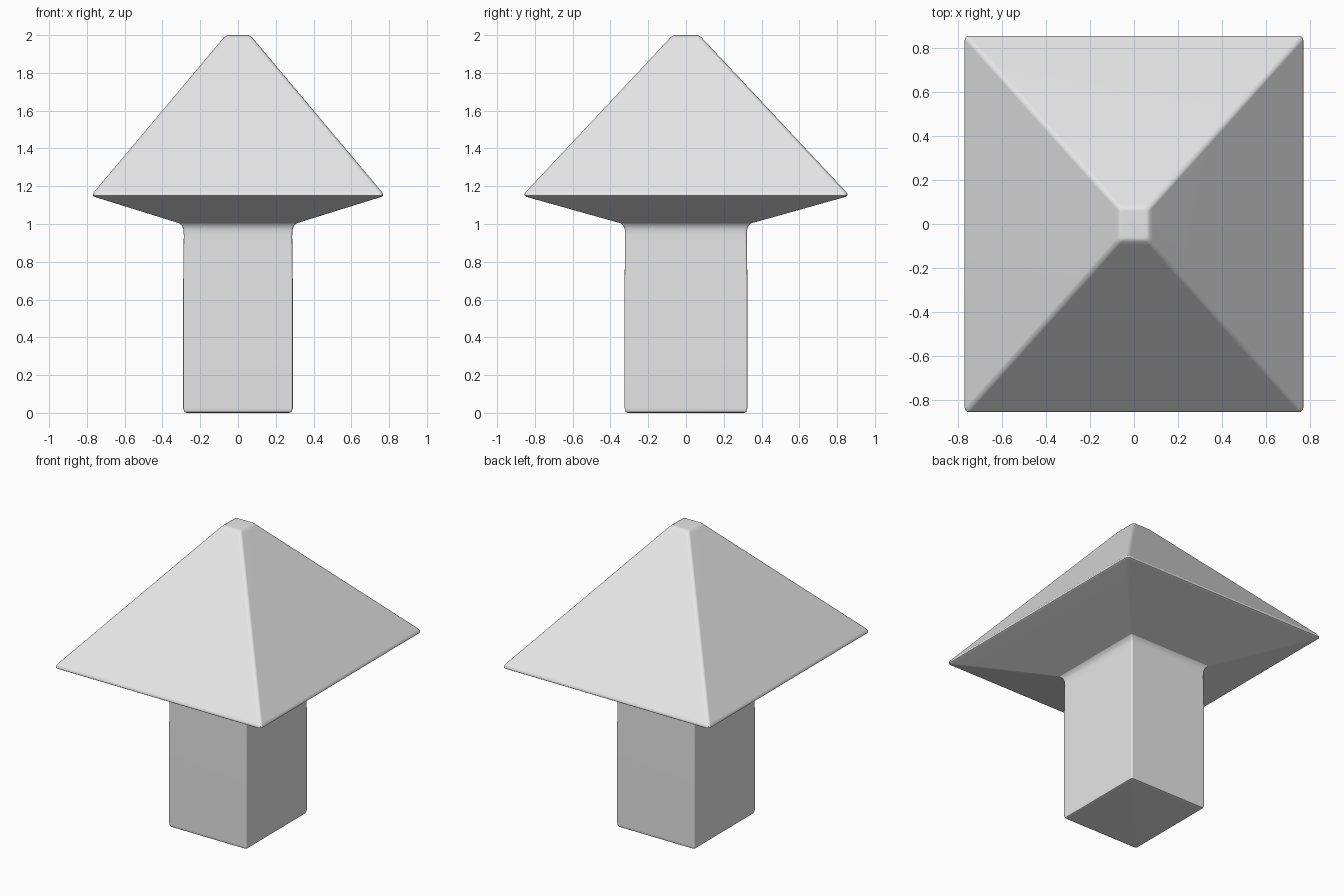
import bpy, bmesh
from math import sin, cos, pi, radians

if "Cube" in bpy.data.objects:
    bpy.data.objects.remove(bpy.data.objects["Cube"], do_unlink=True)

grey = bpy.data.materials.new("light_grey")
grey.use_nodes = True
colour = (0.8, 0.8, 0.8, 1)
grey.diffuse_color = colour
grey.node_tree.nodes["Principled BSDF"].inputs["Base Color"].default_value = colour


def rounded_ring(bm, hx, hy, z, r, steps=4):
    """Rectangle of half sizes hx, hy with rounded corners."""
    verts = []
    for k, (sx, sy) in enumerate([(1, 1), (-1, 1), (-1, -1), (1, -1)]):
        for i in range(steps + 1):
            a = (k + i / steps) * pi / 2
            verts.append(bm.verts.new((sx * (hx - r) + r * cos(a),
                                       sy * (hy - r) + r * sin(a), z)))
    return verts


def loft(name, profile, cap_first=False, cap_last=False):
    """Skin rings of (half x, half y, height, corner radius)."""
    bm = bmesh.new()
    rings = [rounded_ring(bm, *p) for p in profile]
    for low, high in zip(rings, rings[1:]):
        for i in range(len(low)):
            j = (i + 1) % len(low)
            bm.faces.new((low[i], low[j], high[j], high[i]))
    if cap_first:
        bm.faces.new(rings[0][::-1])
    if cap_last:
        bm.faces.new(rings[-1])
    mesh = bpy.data.meshes.new(name)
    bm.to_mesh(mesh)
    bm.free()
    mesh.materials.append(grey)
    obj = bpy.data.objects.new(name, mesh)
    bpy.context.collection.objects.link(obj)
    bpy.ops.object.select_all(action="DESELECT")
    obj.select_set(True)
    bpy.context.view_layer.objects.active = obj
    bpy.ops.object.shade_smooth_by_angle(angle=radians(40))
    mod = obj.modifiers.new("Weighted Normal", "WEIGHTED_NORMAL")
    mod.keep_sharp = True
    return obj


# Square post with a softened foot and a flared neck
loft("post", [
    (0.272, 0.307, 0.0, 0.006),
    (0.284, 0.319, 0.006, 0.009),
    (0.290, 0.325, 0.025, 0.01),
    (0.290, 0.325, 0.70, 0.01),
    (0.287, 0.322, 0.94, 0.01),
    (0.289, 0.324, 0.97, 0.01),
    (0.296, 0.331, 0.99, 0.01),
    (0.308, 0.343, 1.003, 0.01),
], cap_first=True)

# Pyramid roof with sloping underside, thin eave and small flat tip
loft("roof", [
    (0.308, 0.343, 1.003, 0.01),
    (0.760, 0.846, 1.144, 0.02),
    (0.768, 0.854, 1.150, 0.02),
    (0.768, 0.854, 1.160, 0.02),
    (0.760, 0.846, 1.172, 0.02),
    (0.085, 0.093, 1.976, 0.02),
    (0.072, 0.080, 1.990, 0.018),
    (0.055, 0.062, 2.0, 0.015),
], cap_last=True)
